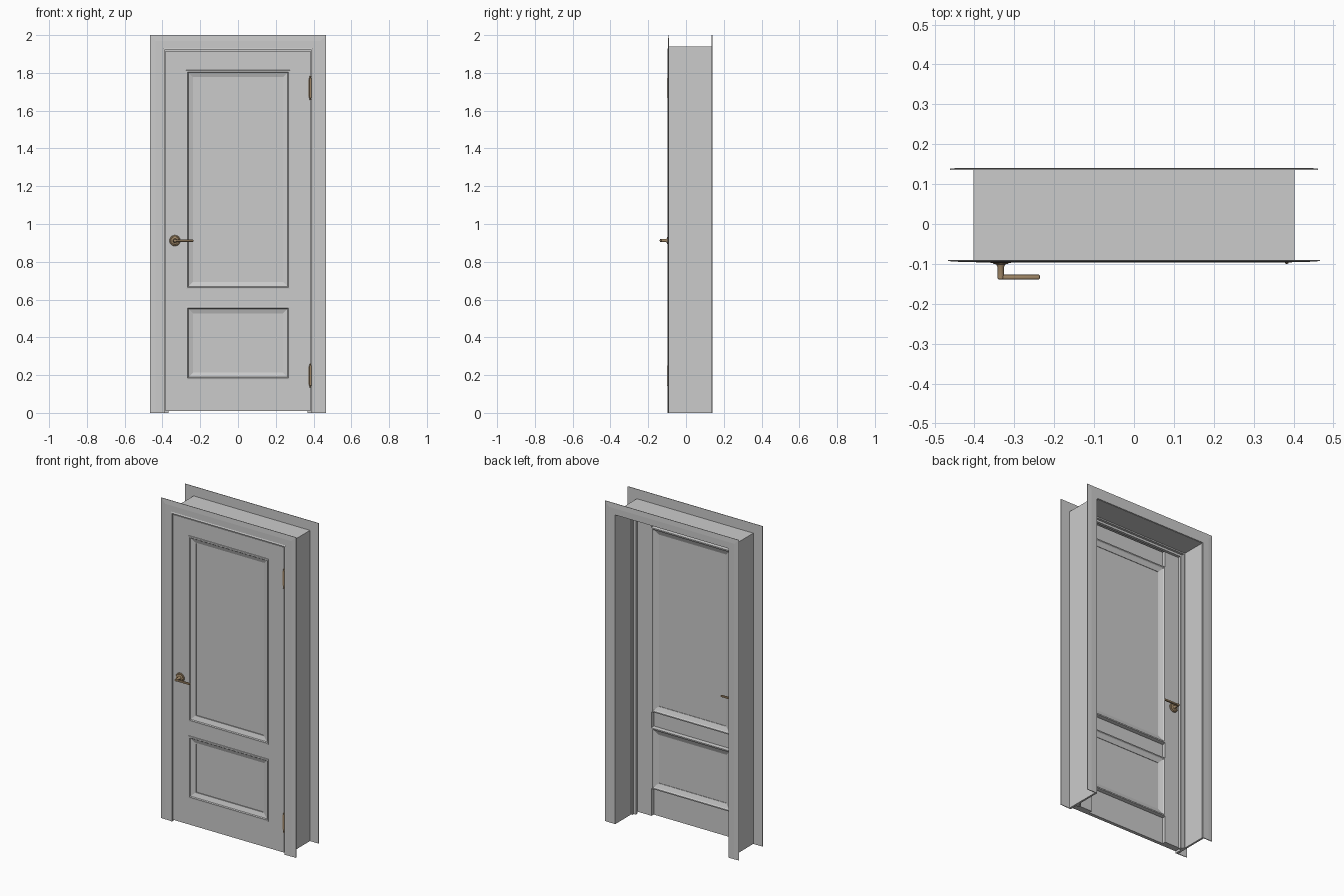
import bpy, bmesh, math
from mathutils import Vector, Matrix

if "Cube" in bpy.data.objects:
    bpy.data.objects.remove(bpy.data.objects["Cube"])


def finish(name, bm, mat=None, smooth=False):
    bmesh.ops.recalc_face_normals(bm, faces=bm.faces)
    me = bpy.data.meshes.new(name)
    bm.to_mesh(me)
    bm.free()
    ob = bpy.data.objects.new(name, me)
    bpy.context.collection.objects.link(ob)
    if mat:
        me.materials.append(mat)
    if smooth:
        bpy.ops.object.select_all(action='DESELECT')
        ob.select_set(True)
        bpy.context.view_layer.objects.active = ob
        bpy.ops.object.shade_smooth_by_angle(angle=math.radians(35))
    return ob


def box(name, x0, x1, y0, y1, z0, z1, mat=None, bevel=0.0):
    bm = bmesh.new()
    bmesh.ops.create_cube(bm, size=1)
    for v in bm.verts:
        v.co = Vector(((x0 + x1) / 2 + v.co.x * (x1 - x0),
                       (y0 + y1) / 2 + v.co.y * (y1 - y0),
                       (z0 + z1) / 2 + v.co.z * (z1 - z0)))
    if bevel:
        bmesh.ops.bevel(bm, geom=bm.edges[:], offset=bevel, segments=2, profile=0.5, affect='EDGES')
    return finish(name, bm, mat, bool(bevel))


def mitred(name, hw, z0, z1, profile, closed):
    """Sweep a closed (inset, y) profile round a rectangle; open = legs and head only."""
    bm = bmesh.new()
    rings = []
    for i in range(4):
        ring = []
        for o, y in profile:
            low = z0 + o if closed else z0
            x, z = [(-hw + o, low), (-hw + o, z1 - o), (hw - o, z1 - o), (hw - o, low)][i]
            ring.append(bm.verts.new((x, y, z)))
        rings.append(ring)
    n = len(profile)
    for i in range(4 if closed else 3):
        a, b = rings[i], rings[(i + 1) % 4]
        for j in range(n):
            k = (j + 1) % n
            bm.faces.new((a[j], a[k], b[k], b[j]))
    if not closed:
        bm.faces.new(rings[0])
        bm.faces.new(rings[3])
    return finish(name, bm)


def turned(name, loc, axis, profile, mat, seg=24):
    """Lathe (radius, height) points along an axis."""
    bm = bmesh.new()
    rot = Vector((0, 0, 1)).rotation_difference(Vector(axis)).to_matrix().to_4x4()
    rings = [[bm.verts.new((r * math.cos(2 * math.pi * s / seg), r * math.sin(2 * math.pi * s / seg), h))
              for s in range(seg)] for r, h in profile]
    for a, b in zip(rings, rings[1:]):
        for s in range(seg):
            t = (s + 1) % seg
            bm.faces.new((a[s], a[t], b[t], b[s]))
    bm.faces.new(rings[0])
    bm.faces.new(rings[-1])
    bmesh.ops.transform(bm, matrix=Matrix.Translation(loc) @ rot, verts=bm.verts)
    return finish(name, bm, mat, True)


brass = bpy.data.materials.new("aged_brass")
brass.diffuse_color = (0.36, 0.25, 0.14, 1)
brass.use_nodes = True
brass.node_tree.nodes["Principled BSDF"].inputs["Base Color"].default_value = brass.diffuse_color

# Casings on both faces of the wall
mitred("front_casing", 0.466, 0, 2.0,
       [(0, -0.09), (0, -0.093), (0.03, -0.095), (0.068, -0.095), (0.072, -0.097),
        (0.078, -0.097), (0.078, -0.09)], False)
mitred("back_casing", 0.462, 0, 2.0,
       [(0, 0.136), (0, 0.139), (0.03, 0.141), (0.07, 0.141), (0.07, 0.136)], False)

# Jamb with stepped door stop
mitred("jamb", 0.402, 0, 1.94,
       [(0, -0.09), (0, 0.137), (0.012, 0.137), (0.012, -0.015), (0.02, -0.015),
        (0.02, -0.03), (0.034, -0.03), (0.034, -0.047), (0.014, -0.047), (0.014, -0.09)], False)

# Door stiles and rails
FRONT, BACK = -0.092, -0.05
for side, x0, x1 in (("left", -0.383, -0.272), ("right", 0.272, 0.383)):
    box(side + "_stile", x0, x1, FRONT, BACK, 0.01, 1.916)
for part, z0, z1 in (("top", 1.808, 1.916), ("middle", 0.558, 0.662), ("bottom", 0.01, 0.182)):
    box(part + "_rail", -0.272, 0.272, FRONT, -0.071, z0, z1)

# Panels with front and back mouldings
for part, z0, z1 in (("upper", 0.655, 1.815), ("lower", 0.175, 0.565)):
    box(part + "_panel", -0.24, 0.24, -0.079, -0.067, z0 + 0.035, z1 - 0.035)
    mitred(part + "_panel_moulding", 0.277, z0, z1,
           [(0, -0.09), (0.002, -0.096), (0.01, -0.097), (0.014, -0.091), (0.02, -0.089),
            (0.038, -0.083), (0.044, -0.083), (0.044, -0.064), (0.038, -0.062), (0.018, -0.054),
            (0.012, -0.049), (0.005, -0.049), (0.003, -0.055)], True)

# Lever handles on both faces
HX, HZ = -0.334, 0.912
for side, face, d in (("front", FRONT, -1), ("back", BACK, 1)):
    turned(side + "_handle_rose", (HX, face, HZ), (0, d, 0),
           [(0.029, 0), (0.029, 0.003), (0.025, 0.006), (0.02, 0.006), (0.018, 0.008), (0.013, 0.009)], brass)
    turned(side + "_handle_neck", (HX, face, HZ), (0, d, 0),
           [(0.012, 0.008), (0.008, 0.016), (0.008, 0.045)], brass, 16)
    ya, yb = sorted((face + d * 0.035, face + d * 0.047))
    box(side + "_handle_lever", HX - 0.008, -0.236, ya, yb, HZ - 0.006, HZ + 0.005, brass, 0.003)

# Hinges
for part, z in (("upper", 1.72), ("lower", 0.197)):
    turned(part + "_hinge_barrel", (0.383, -0.094, z), (0, 0, 1),
           [(0.002, -0.064), (0.005, -0.06), (0.003, -0.055), (0.006, -0.053), (0.006, 0.053),
            (0.003, 0.055), (0.005, 0.06), (0.002, 0.064)], brass, 16)
    box(part + "_hinge_leaf", 0.372, 0.385, -0.0935, -0.09, z - 0.045, z + 0.045, brass)
